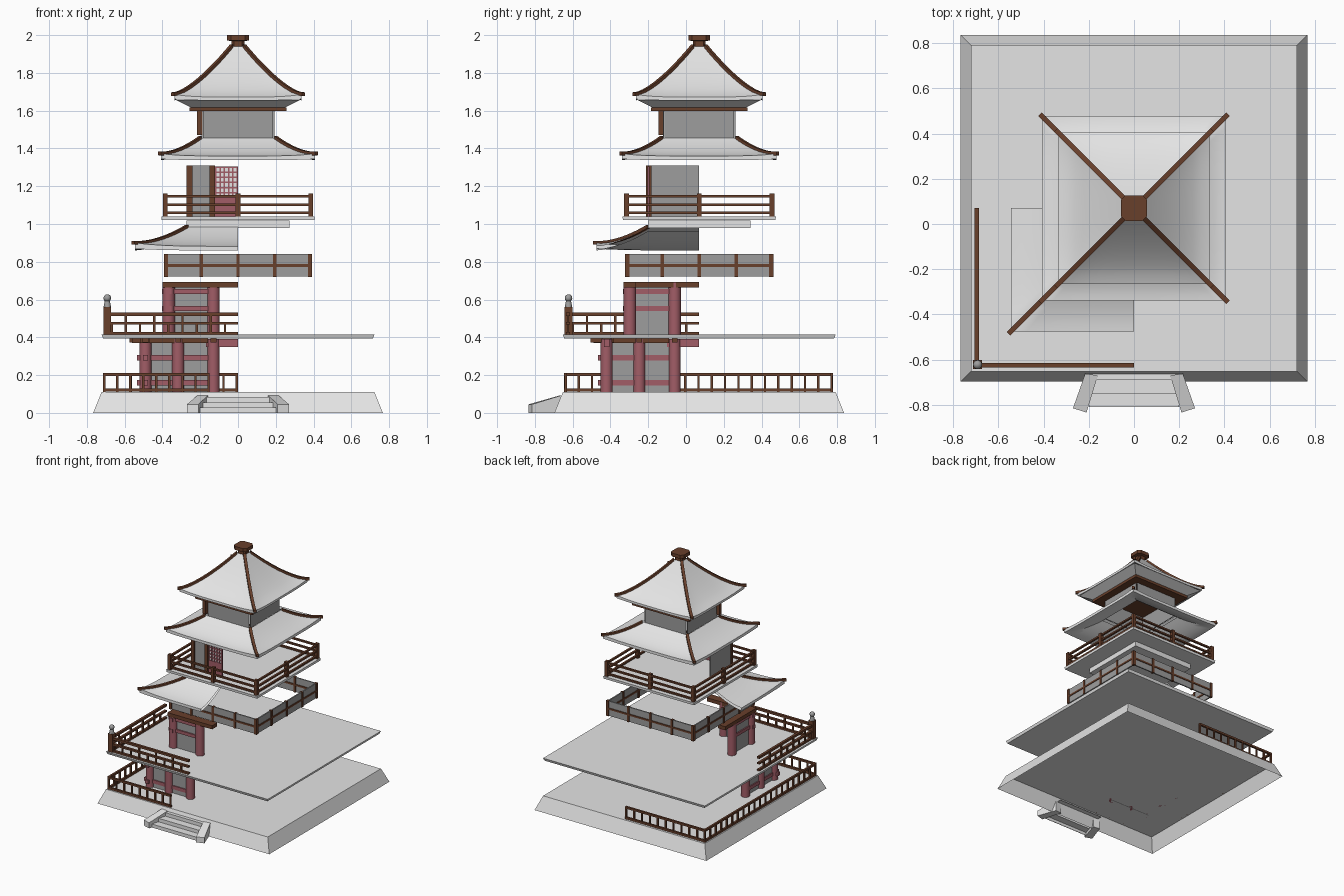
import bpy, bmesh, math
from mathutils import Matrix, Vector

if "Cube" in bpy.data.objects:
    bpy.data.objects.remove(bpy.data.objects["Cube"])

CY = 0.07  # tower axis in y; all helper coordinates are relative to it


def material(name, rgb):
    m = bpy.data.materials.new(name)
    m.diffuse_color = (*rgb, 1)
    m.use_nodes = True
    m.node_tree.nodes["Principled BSDF"].inputs["Base Color"].default_value = m.diffuse_color
    return m


PALE = material("pale_stone", (0.78, 0.78, 0.78))
GREY = material("grey_wall", (0.34, 0.34, 0.34))
BROWN = material("brown_wood", (0.14, 0.05, 0.024))
PINK = material("red_timber", (0.36, 0.11, 0.135))


def finish(name, bm, mat, smooth=None, recalc=True):
    if recalc:
        bmesh.ops.recalc_face_normals(bm, faces=bm.faces)
    me = bpy.data.meshes.new(name)
    bm.to_mesh(me)
    bm.free()
    ob = bpy.data.objects.new(name, me)
    bpy.context.collection.objects.link(ob)
    ob.location.y = CY
    me.materials.append(mat)
    if smooth:
        bpy.context.view_layer.objects.active = ob
        ob.select_set(True)
        bpy.ops.object.shade_smooth_by_angle(angle=math.radians(smooth))
        ob.select_set(False)
    return ob


def boxes(name, items, mat):
    bm = bmesh.new()
    for x0, x1, y0, y1, z0, z1 in items:
        m = Matrix.Translation(((x0 + x1) / 2, (y0 + y1) / 2, (z0 + z1) / 2))
        bmesh.ops.create_cube(bm, size=1, matrix=m @ Matrix.Diagonal((x1 - x0, y1 - y0, z1 - z0, 1)))
    return finish(name, bm, mat)


def both(items):
    # repeat front parts on the left by mirroring across the diagonal
    return items + [(b[2], b[3], b[0], b[1], b[4], b[5]) for b in items]


def four(items):
    # repeat front parts on the back, then on left and right
    return both(items + [(a, b, -d, -c, e, f) for a, b, c, d, e, f in items])


def rings(name, levels, mat, cut=0.0, bottom=True):
    # stacked square rings (half width, z), optionally with cut corners
    bm = bmesh.new()
    loops = []
    for r, z in levels:
        c = r * (1 - cut)
        pts = [(r, c), (c, r), (-c, r), (-r, c), (-r, -c), (-c, -r), (c, -r), (r, -c)] if cut else \
              [(r, r), (-r, r), (-r, -r), (r, -r)]
        loops.append([bm.verts.new((x, y, z)) for x, y in pts])
    n = len(loops[0])
    for a, b in zip(loops, loops[1:]):
        for i in range(n):
            bm.faces.new((a[i], a[(i + 1) % n], b[(i + 1) % n], b[i]))
    if bottom:
        bm.faces.new(loops[0][::-1])
    bm.faces.new(loops[-1])
    return finish(name, bm, mat, recalc=False)


def columns(name, spots, r, z0, z1):
    bm = bmesh.new()
    for x, y in spots:
        bmesh.ops.create_cone(bm, cap_ends=True, segments=20, radius1=r, radius2=r, depth=z1 - z0,
                              matrix=Matrix.Translation((x, y, (z0 + z1) / 2)))
    return finish(name, bm, PINK, 40)


def roof(name, r0, z0, r1, z1, p, lift, thick, quarter=False):
    # curved hipped roof: r0,z0 inner edge, r1,z1 eave, raised corners
    def z(t, u, k=1.0):
        return z0 - (z0 - z1) * (1 - (1 - t) ** p) + k * lift * abs(u) ** 4 * t * t
    NT, NU = 8, 16
    bm = bmesh.new()
    for k in range(4):
        if quarter and k in (1, 2):
            continue
        us = [-1 + 2 * i / NU for i in range(NU + 1)]
        if quarter:
            us = [u for u in us if (u <= 0 if k == 0 else u >= 0)]
        rot = Matrix.Rotation(k * math.pi / 2, 3, 'Z')

        def row(t, dz):
            r = r0 + (r1 - r0) * t
            return [bm.verts.new(rot @ Vector((u * r, -r, z(t, u, 0.5 if dz else 1) - dz))) for u in us]
        rows = [row(i / NT, 0) for i in range(NT + 1)]
        rows += [row(i / NT, thick) for i in range(NT, -1, -1)]
        for a, b in zip(rows, rows[1:]):
            for i in range(len(us) - 1):
                bm.faces.new((a[i], a[i + 1], b[i + 1], b[i]))
    bmesh.ops.remove_doubles(bm, verts=bm.verts, dist=0.0005)
    finish(name, bm, PALE, 30)
    # hip ridges along the diagonals
    bm = bmesh.new()
    for k in ([0] if quarter else range(4)):
        rot = Matrix.Rotation(k * math.pi / 2, 3, 'Z')
        loops = []
        for i in range(12):
            t = i / 10.6
            r = r0 + (r1 - r0) * t
            h = z(min(t, 1), 1)
            w = 0.0075
            loops.append([bm.verts.new(rot @ Vector((-r + s * w, -r - s * w, h + d)))
                          for s, d in ((-1, -0.008), (1, -0.008), (1, 0.011), (-1, 0.011))])
        for a, b in zip(loops, loops[1:]):
            for i in range(4):
                bm.faces.new((a[i], a[(i + 1) % 4], b[(i + 1) % 4], b[i]))
        bm.faces.new(loops[0])
        bm.faces.new(loops[-1])
    finish(name + "_ridges", bm, BROWN, 30)


# stone base, open underneath, and entrance stairs made of treads and risers
rings("base", [(0.767, 0), (0.722, 0.11)], PALE, bottom=False)
steps = []
for i in range(3):
    y, h = -0.88 + 0.06 * i, 0.028 * (i + 1)
    steps += [(-0.2, 0.2, y, y + 0.064, h - 0.004, h), (-0.2, 0.2, y, y + 0.004, h - 0.028, h)]
boxes("stair_steps", steps, PALE)
bm = bmesh.new()
for s in (-1, 1):
    plan = [(0.216, -0.732, 0.092), (0.16, -0.74, 0.092), (0.21, -0.904, 0.045), (0.27, -0.885, 0.045)]
    lo = [bm.verts.new((s * x, y, 0)) for x, y, h in plan]
    hi = [bm.verts.new((s * x, y, h)) for x, y, h in plan]
    bm.faces.new(lo)
    bm.faces.new(hi)
    for i in range(4):
        j = (i + 1) % 4
        bm.faces.new((lo[i], lo[j], hi[j], hi[i]))
finish("stair_cheeks", bm, PALE)


# ground fence: left side full, front and back partial
def fence(a, b, c):
    n = round((b - a) / 0.07)
    out = [(a, b, c - 0.008, c + 0.008, z, z + 0.016) for z in (0.112, 0.196)]
    return out + [(x - 0.006, x + 0.006, c - 0.006, c + 0.006, 0.11, 0.2)
                  for x in (a + 0.006 + (b - a - 0.012) * i / n for i in range(n + 1))]


left = fence(-0.715, 0.707, -0.707)
boxes("ground_fence", fence(-0.715, -0.15, -0.707) + fence(-0.715, 0, 0.7) + both(left)[len(left):], BROWN)

# first floor: corner quarter of columns, walls and beams
c1 = [(-0.49, -0.49), (-0.317, -0.49), (-0.13, -0.49), (-0.49, -0.317), (-0.49, -0.13)]
columns("first_floor_columns", c1, 0.032, 0.11, 0.39)
boxes("first_floor_walls", both([(-0.49, -0.13, -0.495, -0.48, 0.11, 0.37)]), GREY)
boxes("first_floor_beams", both([(-0.535, -0.13, -0.503, -0.477, z, z + 0.028) for z in (0.145, 0.278)]
      + [(-0.17, 0, -0.505, -0.475, 0.35, 0.392)]), PINK)
boxes("first_floor_brackets", both([(-0.56, -0.16, -0.515, -0.465, 0.37, 0.394)]
      + [(x - 0.015, x + 0.015, -0.575, -0.45, 0.372, 0.394) for x in (-0.49, -0.317, -0.13)]), BROWN)

# second floor platform, balcony railing and finial post
rings("second_platform", [(0.714, 0.393), (0.722, 0.414)], PALE)
rail = [(-0.69, 0, -0.705, -0.685, z, z + h) for z, h in ((0.414, 0.014), (0.468, 0.014), (0.513, 0.018))]
rail += [(-0.675 + 0.15 * i, -0.663 + 0.15 * i, -0.701, -0.689, 0.414, 0.474) for i in range(5)]
rail += [(-0.6 + 0.15 * i, -0.588 + 0.15 * i, -0.701, -0.689, 0.414, 0.516) for i in range(4)]
boxes("balcony_railing", both(rail) + [(-0.712, -0.672, -0.712, -0.672, 0.414, 0.56)], BROWN)
bm = bmesh.new()
bmesh.ops.create_cone(bm, cap_ends=True, segments=16, radius1=0.02, radius2=0.013, depth=0.035,
                      matrix=Matrix.Translation((-0.692, -0.692, 0.577)))
bmesh.ops.create_uvsphere(bm, u_segments=16, v_segments=10, radius=0.02,
                          matrix=Matrix.Translation((-0.692, -0.692, 0.608)))
finish("balcony_post_ball", bm, GREY, 40)

# second floor: corner quarter
columns("second_floor_columns", [(-0.367, -0.367), (-0.13, -0.367), (-0.367, -0.13)], 0.033, 0.414, 0.69)
boxes("second_floor_walls", both([(-0.367, -0.13, -0.372, -0.358, 0.414, 0.67)]), GREY)
boxes("second_floor_beams", both([(-0.403, -0.13, -0.382, -0.352, z, z + 0.026) for z in (0.54, 0.63)]), PINK)
boxes("second_floor_top_beam", both([(-0.4, 0, -0.4, -0.335, 0.663, 0.692)]), BROWN)

# panelled band with posts and middle rail
boxes("band_panels", four([(-0.383, 0.383, -0.386, -0.376, 0.722, 0.84)]), GREY)
boxes("band_frame", four([(-0.39, 0.39, -0.391, -0.371, 0.773, 0.787)]
      + [(x - 0.009, x + 0.009, -0.392, -0.37, 0.72, 0.842) for x in (-0.383, -0.195, 0, 0.195, 0.383)]), BROWN)

# lower roof, one quarter only
roof("lower_roof", 0.27, 0.985, 0.545, 0.882, 1.6, 0.018, 0.022, quarter=True)

# third floor platform and railing on all sides
boxes("third_platform_base", [(-0.272, 0.272, -0.272, 0.272, 0.978, 1.018)], PALE)
rings("third_platform", [(0.404, 1.02), (0.406, 1.04)], PALE)
boxes("third_railing", four([(-0.385, 0.385, -0.393, -0.377, z, z + 0.013) for z in (1.052, 1.095, 1.14)]
      + [(x - 0.013, x + 0.013, -0.398, -0.372, 1.04, 1.162) for x in (-0.385, 0, 0.385)]), BROWN)

# third floor: front left quarter with lattice door
boxes("third_floor_walls", [(-0.26, -0.13, -0.27, -0.258, 1.04, 1.31), (-0.27, -0.258, -0.26, 0, 1.04, 1.31)], GREY)
boxes("third_floor_posts", [(x - 0.015, x + 0.015, -0.283, -0.253, 1.04, 1.31) for x in (-0.257, -0.137)], BROWN)
door = [(-0.122, 0, -0.275, -0.262, 1.04, 1.14)]
door += [(-0.122 + 0.0228 * i, -0.114 + 0.0228 * i, -0.275, -0.262, 1.14, 1.305) for i in range(6)]
door += [(-0.122, 0, -0.275, -0.262, 1.135 + 0.027 * i, 1.143 + 0.027 * i) for i in range(7)]
boxes("third_floor_door", door, PINK)
boxes("door_panes", [(-0.12, 0, -0.268, -0.264, 1.14, 1.305)], PALE)

# middle roof and fourth floor
roof("middle_roof", 0.2, 1.455, 0.408, 1.36, 1.6, 0.012, 0.022)
boxes("fourth_floor_walls", four([(-0.184, 0.184, -0.193, -0.187, 1.45, 1.6)]), GREY)
boxes("fourth_floor_post", [(-0.216, -0.187, -0.216, -0.187, 1.47, 1.6)], BROWN)
boxes("ceiling_frame", [(-0.256, 0.256, -0.256, 0.256, 1.597, 1.618)], BROWN)

# top roof, sloping soffit and finial
rings("top_soffit", [(0.25, 1.618), (0.328, 1.657)], PALE)
roof("top_roof", 0.035, 1.94, 0.335, 1.672, 1.35, 0.014, 0.018)
rings("finial", [(0.034, 1.925), (0.034, 1.968), (0.057, 1.972), (0.057, 2.0)], BROWN, cut=0.35)
